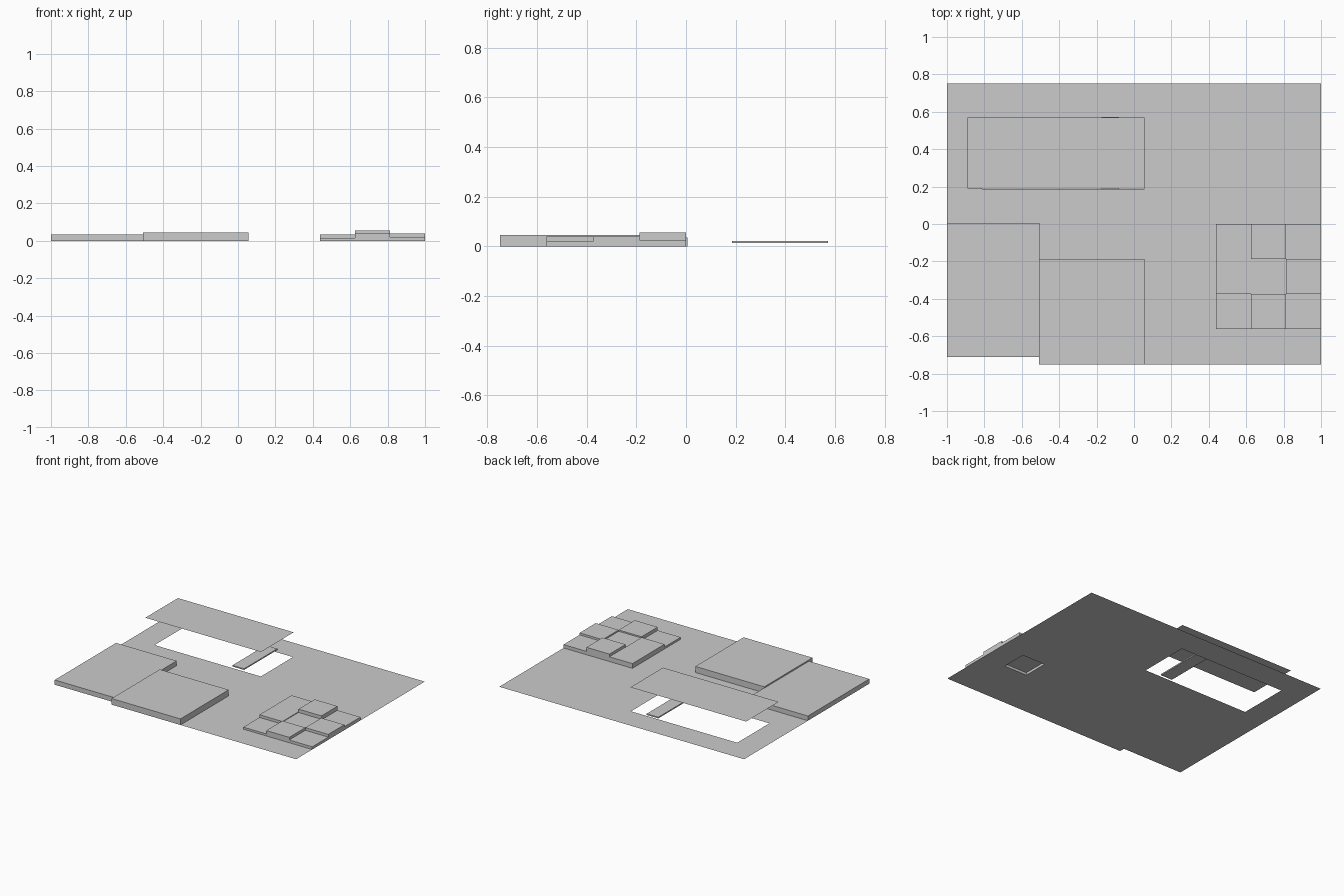
import bpy, bmesh

if "Cube" in bpy.data.objects:
    bpy.data.objects.remove(bpy.data.objects["Cube"])


def mesh_object(name, bm):
    mesh = bpy.data.meshes.new(name)
    bm.to_mesh(mesh)
    bm.free()
    obj = bpy.data.objects.new(name, mesh)
    bpy.context.collection.objects.link(obj)
    return obj


def box(name, x0, x1, y0, y1, z0, z1):
    bm = bmesh.new()
    bmesh.ops.create_cube(bm, size=1)
    for v in bm.verts:
        v.co = ((x0 + x1) / 2 + v.co.x * (x1 - x0),
                (y0 + y1) / 2 + v.co.y * (y1 - y0),
                (z0 + z1) / 2 + v.co.z * (z1 - z0))
    return mesh_object(name, bm)


def sheet(name, xs, ys, z, gaps=()):
    """Flat sheet on a grid of breaks, leaving out cells inside the gaps."""
    bm = bmesh.new()
    for x0, x1 in zip(xs, xs[1:]):
        for y0, y1 in zip(ys, ys[1:]):
            cx, cy = (x0 + x1) / 2, (y0 + y1) / 2
            if any(a < cx < b and c < cy < d for a, b, c, d in gaps):
                continue
            bm.faces.new([bm.verts.new(p) for p in
                          ((x0, y0, z), (x1, y0, z), (x1, y1, z), (x0, y1, z))])
    bmesh.ops.remove_doubles(bm, verts=bm.verts, dist=1e-5)
    bmesh.ops.dissolve_limit(bm, angle_limit=0.01, verts=bm.verts, edges=bm.edges)
    return mesh_object(name, bm)


# Ground sheet with the pool opening, the corner cut-out and the block opening
pool = (-0.8125, 0.055, 0.1875, 0.5625)
corner = (-1, -0.505, -0.75, 0)
well = (0.625, 0.8125, -0.375, -0.1875)
sheet("ground", [-1, -0.8125, -0.505, 0.055, 0.625, 0.8125, 1],
      [-0.75, -0.375, -0.1875, 0, 0.1875, 0.5625, 0.75], 0, (pool, corner, well))

# Canopy above the opening and the bridge across it
sheet("canopy", [-0.89, 0.055], [0.19, 0.57], 0.18)
box("bridge", -0.175, -0.08, 0.185, 0.573, 0.013, 0.022)

# Two broad platforms at the front left
box("left_platform", -1, -0.505, -0.71, 0.006, 0, 0.035)
box("middle_platform", -0.508, 0.055, -0.75, -0.1875, 0, 0.045)

# Stepped blocks on a three by three grid
s, gx, gy = 0.1875, 0.4375, -0.5625
heights = [(0.015, 0.04, 0.02), (0.035, 0.03, 0.04), (0.035, 0.055, 0.025)]
for row, line in enumerate(heights):
    for col, h in enumerate(line):
        if (row, col) in ((1, 0), (2, 0)):
            continue
        base = 0.018 if (row, col) == (1, 1) else 0
        box(f"block_{row}_{col}", gx + col * s, gx + (col + 1) * s,
            gy + row * s, gy + (row + 1) * s, base, h)
box("long_block", gx, gx + s, gy + s, 0, 0, 0.035)
